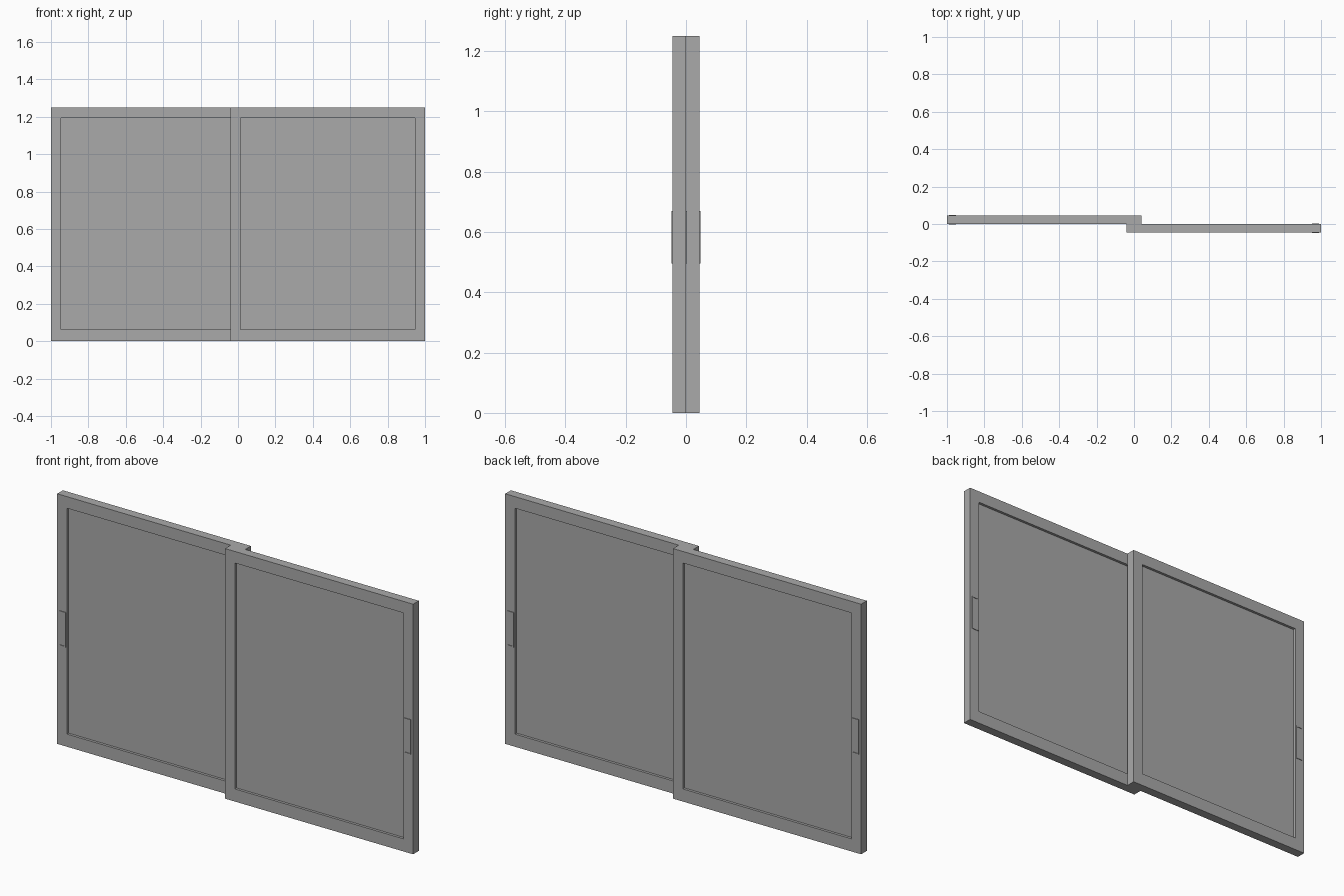
import bpy
import bmesh
from mathutils import Matrix, Vector

cube = bpy.data.objects.get("Cube")
if cube:
    bpy.data.objects.remove(cube, do_unlink=True)

GREY = (0.4, 0.4, 0.4, 1)
grey = bpy.data.materials.new("plain grey")
grey.use_nodes = True
grey.diffuse_color = GREY
grey.node_tree.nodes["Principled BSDF"].inputs["Base Color"].default_value = GREY

HEIGHT = 1.25
THICK = 0.045


def add_box(bm, x, y, z):
    """Box spanning three (low, high) ranges."""
    spans = (x, y, z)
    size = Vector([hi - lo for lo, hi in spans])
    centre = Vector([(hi + lo) / 2 for lo, hi in spans])
    bmesh.ops.create_cube(bm, size=1, matrix=Matrix.Translation(centre) @ Matrix.Diagonal(size).to_4x4())


def add_ring(bm, x, z, hole_x, hole_z, y):
    """Flat rectangular ring extruded through the y range."""
    def loop(xs, zs):
        return [bm.verts.new((px, y[0], pz)) for px, pz in
                ((xs[0], zs[0]), (xs[1], zs[0]), (xs[1], zs[1]), (xs[0], zs[1]))]
    outer, inner = loop(x, z), loop(hole_x, hole_z)
    faces = []
    for i in range(4):
        j = (i + 1) % 4
        faces.append(bm.faces.new((outer[i], outer[j], inner[j], inner[i])))
    made = bmesh.ops.extrude_face_region(bm, geom=faces, use_keep_orig=True)
    moved = [g for g in made["geom"] if isinstance(g, bmesh.types.BMVert)]
    bmesh.ops.translate(bm, verts=moved, vec=(0, y[1] - y[0], 0))


def finish(name, bm):
    bmesh.ops.recalc_face_normals(bm, faces=bm.faces)
    mesh = bpy.data.meshes.new(name)
    bm.to_mesh(mesh)
    bm.free()
    mesh.materials.append(grey)
    bpy.context.collection.objects.link(bpy.data.objects.new(name, mesh))


def span(a, b):
    return (min(a, b), max(a, b))


# Each sliding panel runs from its outer edge to just past the middle
for label, side in (("left_front", 1), ("right_back", -1)):
    y = span(0, -side * THICK)
    x = span(side, -side * 0.04)
    hole_x = (x[0] + 0.054, x[1] - 0.054)
    hole_z = (0.063, HEIGHT - 0.058)

    # Surrounding frame
    bm = bmesh.new()
    add_ring(bm, x, (0, HEIGHT), hole_x, hole_z, y)
    finish(label + "_frame", bm)

    # Pane recessed on both faces
    bm = bmesh.new()
    add_box(bm, hole_x, (y[0] + 0.013, y[1] - 0.013), hole_z)
    finish(label + "_pane", bm)

    # Raised rims of the finger pulls, on both faces of the outer stile
    bm = bmesh.new()
    pull_x = span(side * 0.951, side * 0.988)
    pull_z = (0.495, 0.67)
    rim = 0.005
    for rim_y in ((y[0] - 0.003, y[0]), (y[1], y[1] + 0.003)):
        add_ring(bm, pull_x, pull_z, (pull_x[0] + rim, pull_x[1] - rim),
                 (pull_z[0] + rim, pull_z[1] - rim), rim_y)
    finish(label + "_finger_pulls", bm)
